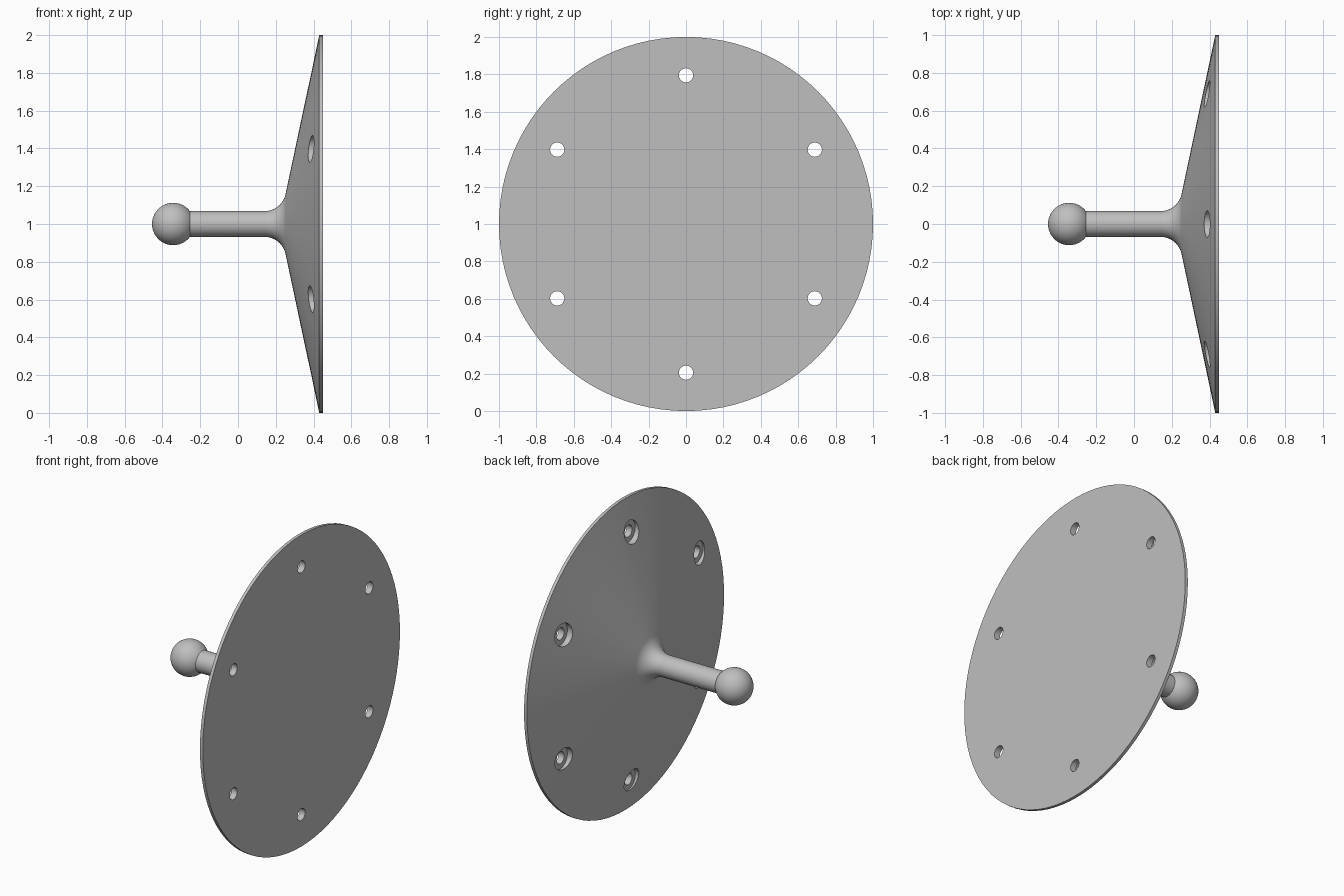
import bpy, bmesh
from math import sin, cos, tan, pi, atan2, sqrt, radians
from mathutils import Vector, Matrix

if "Cube" in bpy.data.objects:
    bpy.data.objects.remove(bpy.data.objects["Cube"], do_unlink=True)

CENTRE_Z = 1.0
BALL_X, BALL_R = -0.343, 0.112
STEM_R = 0.068
BACK_X, RIM_X = 0.45, 0.43
CONE_SLOPE = 0.212          # x gained per unit of radius
FILLET_R = 0.114
HOLE_CIRCLE, HOLE_R, BORE_R, BORE_FLOOR = 0.795, 0.038, 0.071, 0.41

grey = bpy.data.materials.new("light grey metal")
grey.use_nodes = True
colour = (0.52, 0.52, 0.52, 1)
grey.diffuse_color = colour
grey.node_tree.nodes["Principled BSDF"].inputs["Base Color"].default_value = colour


def lathe(name, profile, steps, centre):
    """Revolve (x, radius) points about an axis along x through centre."""
    bm = bmesh.new()
    verts = [bm.verts.new((x, 0, r)) for x, r in profile]
    edges = [bm.edges.new(pair) for pair in zip(verts, verts[1:])]
    bmesh.ops.spin(bm, geom=verts + edges, cent=(0, 0, 0), axis=(1, 0, 0),
                   angle=2 * pi, steps=steps)
    bmesh.ops.remove_doubles(bm, verts=bm.verts, dist=1e-5)
    bmesh.ops.recalc_face_normals(bm, faces=bm.faces)
    bmesh.ops.transform(bm, matrix=Matrix.Translation(centre), verts=bm.verts)
    mesh = bpy.data.meshes.new(name)
    bm.to_mesh(mesh)
    bm.free()
    obj = bpy.data.objects.new(name, mesh)
    bpy.context.collection.objects.link(obj)
    mesh.materials.append(grey)
    return obj


# Ball end, stopping where it meets the stem
join = pi - atan2(STEM_R, sqrt(BALL_R ** 2 - STEM_R ** 2))
profile = [(BALL_X - BALL_R * cos(join * i / 20), BALL_R * sin(join * i / 20))
           for i in range(21)]

# Fillet from the stem into the shallow cone
turn = atan2(1, CONE_SLOPE)
corner_x = RIM_X - CONE_SLOPE * (1 - STEM_R)
start_x = corner_x - FILLET_R * tan(turn / 2)
for i in range(13):
    a = turn * i / 12
    profile.append((start_x + FILLET_R * sin(a), STEM_R + FILLET_R * (1 - cos(a))))

# Cone, thin rim and flat back
profile += [(RIM_X, 1), (BACK_X, 1), (BACK_X, 0)]
plate = lathe("ball_stud_plate", profile, 96, Vector((0, 0, CENTRE_Z)))

# Six counterbored screw holes
bore = [(0.3, 0), (0.3, BORE_R), (BORE_FLOOR, BORE_R),
        (BORE_FLOOR, HOLE_R), (0.55, HOLE_R), (0.55, 0)]
for i in range(6):
    a = pi / 2 + i * pi / 3
    centre = Vector((0, HOLE_CIRCLE * cos(a), CENTRE_Z + HOLE_CIRCLE * sin(a)))
    cutter = lathe("hole_cutter", bore, 32, centre)
    cutter.hide_render = True
    mod = plate.modifiers.new("screw_hole", 'BOOLEAN')
    mod.operation = 'DIFFERENCE'
    mod.solver = 'EXACT'
    mod.object = cutter
    bpy.context.view_layer.objects.active = plate
    bpy.ops.object.modifier_apply(modifier=mod.name)
    bpy.data.objects.remove(cutter, do_unlink=True)

# Smooth shading with crisp rim and holes
bpy.ops.object.select_all(action='DESELECT')
plate.select_set(True)
bpy.context.view_layer.objects.active = plate
bpy.ops.object.shade_smooth_by_angle(angle=radians(30))
